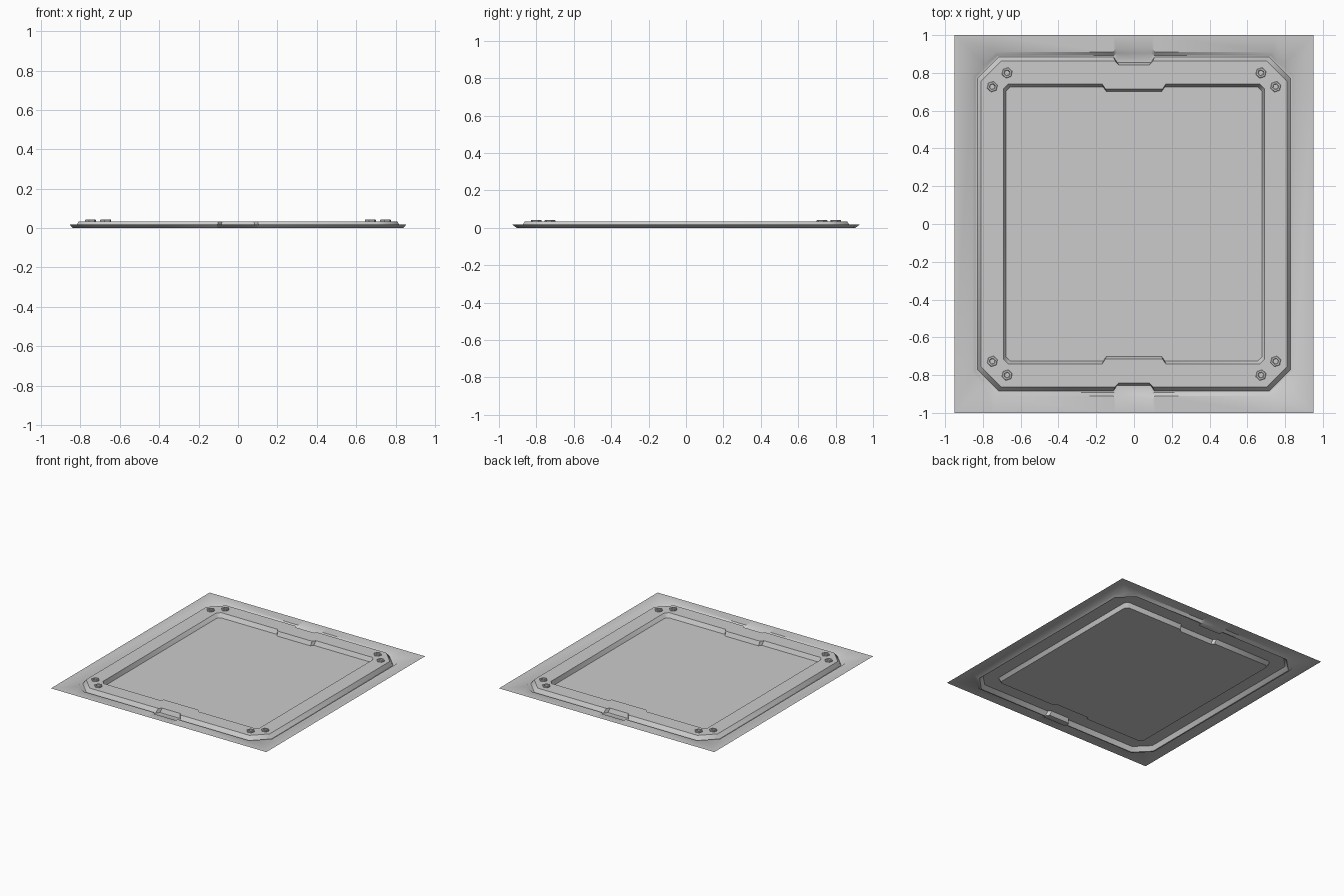
import bpy, bmesh, math

if "Cube" in bpy.data.objects:
    bpy.data.objects.remove(bpy.data.objects["Cube"])


def loop_points(X, Y, c, a, b, Yn):
    """Chamfered rectangle with a centred notch on its two short sides, 20 points."""
    q = [(a, Yn), (b, Y), (X - c, Y), (X - c / 2, Y - c / 2), (X, Y - c)]
    if c == 0:  # plain rectangle, points spread along the sides
        q = [(a, Yn), (b, Y), (X - 0.2, Y), (X, Y), (X, Y - 0.2)]
    right = q + [(x, -y) for x, y in reversed(q)]
    return right + [(-x, y) for x, y in reversed(right)]


# Half width, half length, corner chamfer, notch inner x, notch outer x, notch y, z
LOOPS = [
    (0.95, 1.0, 0.0, 0.10, 0.11, 1.0, 0.018),       # sheet edge
    (0.855, 0.91, 0.12, 0.095, 0.11, 0.93, 0.018),  # groove outer lip
    (0.84, 0.892, 0.115, 0.09, 0.108, 0.905, 0.0),  # groove floor outer
    (0.829, 0.884, 0.112, 0.09, 0.108, 0.855, 0.0), # groove floor inner
    (0.81, 0.862, 0.105, 0.08, 0.10, 0.842, 0.033), # frame top outer
    (0.692, 0.740, 0.025, 0.152, 0.168, 0.716, 0.033),  # recess lip
    (0.678, 0.724, 0.022, 0.147, 0.163, 0.702, 0.0),    # recess floor
]


def finish(bm, name, angle):
    bmesh.ops.recalc_face_normals(bm, faces=bm.faces[:])
    top = max(bm.faces, key=lambda f: f.calc_area())
    if top.normal.z < 0:
        bmesh.ops.reverse_faces(bm, faces=bm.faces[:])
    me = bpy.data.meshes.new(name)
    bm.to_mesh(me)
    bm.free()
    ob = bpy.data.objects.new(name, me)
    bpy.context.collection.objects.link(ob)
    bpy.ops.object.select_all(action='DESELECT')
    ob.select_set(True)
    bpy.context.view_layer.objects.active = ob
    bpy.ops.object.shade_smooth_by_angle(angle=math.radians(angle))
    return ob


def bridge(bm, rings):
    n = len(rings[0])
    for r, s in zip(rings, rings[1:]):
        for i in range(n):
            j = (i + 1) % n
            bm.faces.new((r[i], r[j], s[j], s[i]))
    return bm.faces.new(rings[-1])


# Pressed panel sheet
bm = bmesh.new()
rings = [[bm.verts.new((x, y, L[6])) for x, y in loop_points(*L[:6])] for L in LOOPS]
bridge(bm, rings)
finish(bm, "panel_sheet", 45)


# Hex socket bolts, two per corner
def bolt(name, x, y):
    bm = bmesh.new()
    rings = []
    for r, z in ((0.029, 0.033), (0.029, 0.040), (0.026, 0.043), (0.017, 0.043), (0.014, 0.036)):
        rings.append([bm.verts.new((x + r * math.cos(k * math.pi / 3 + 0.3),
                                    y + r * math.sin(k * math.pi / 3 + 0.3), z))
                      for k in range(6)])
    bridge(bm, rings)
    finish(bm, name, 20)


for sx in (-1, 1):
    for sy in (-1, 1):
        for k, (x, y) in enumerate(((0.75, 0.727), (0.672, 0.80))):
            bolt(f"hex_bolt_{'left' if sx < 0 else 'right'}_{'front' if sy < 0 else 'back'}_{k + 1}",
                 sx * x, sy * y)
